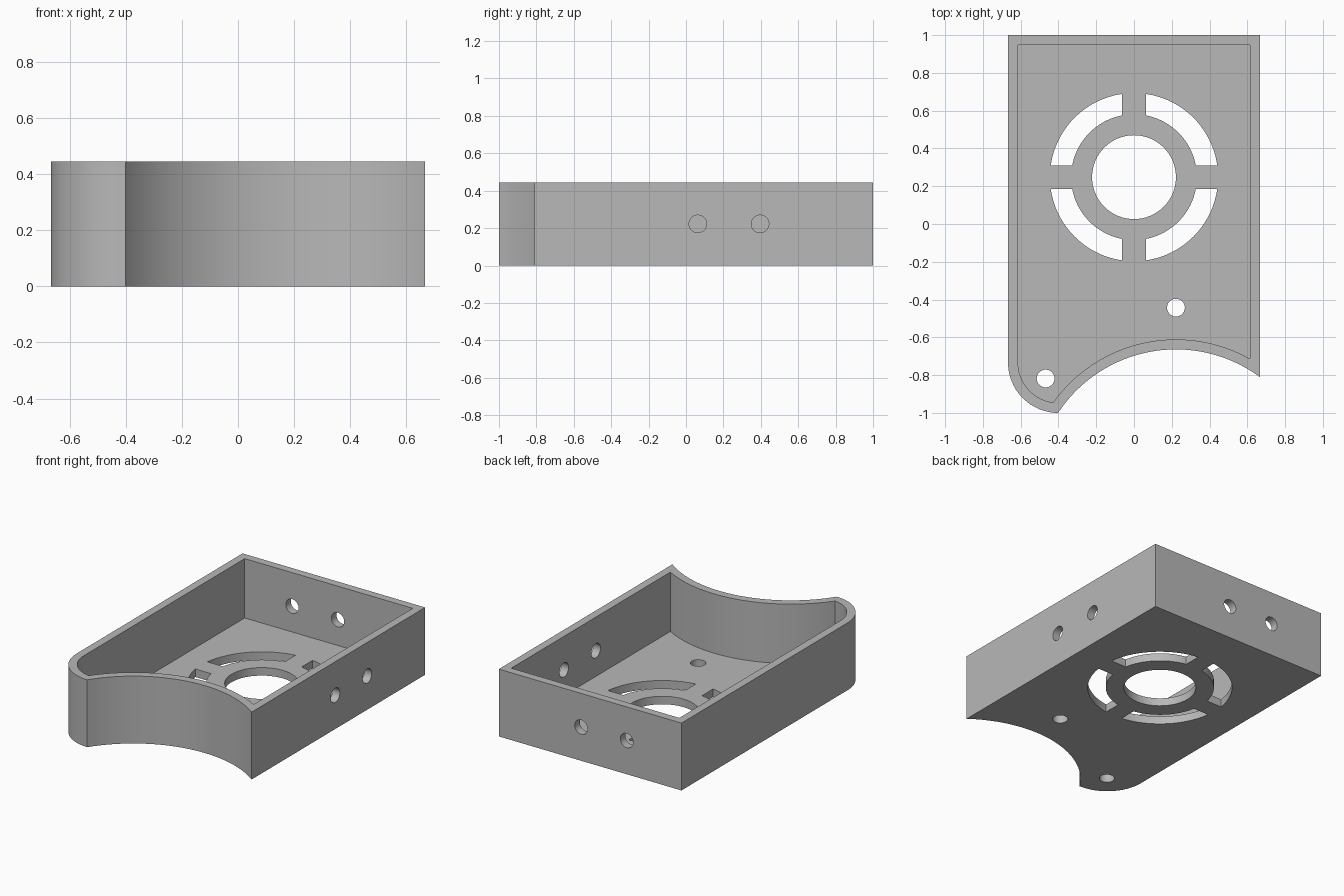
import bpy, bmesh, math
from mathutils import Vector, Matrix

if "Cube" in bpy.data.objects:
    bpy.data.objects.remove(bpy.data.objects["Cube"], do_unlink=True)

HEIGHT, WALL = 0.445, 0.053
HALF = 0.667
HOLE_R = 0.047
BITE = Vector((0.222, -1.411))     # centre of the concave front
BITE_R = 0.747
CORNER = Vector((-0.40, -0.733))   # centre of the rounded front corner
CORNER_R = 0.267
FAN = Vector((0, 0.248))           # centre of the vent

grey = bpy.data.materials.new("plain grey")
grey.use_nodes = True
grey.diffuse_color = (0.48, 0.48, 0.48, 1)
grey.node_tree.nodes["Principled BSDF"].inputs["Base Color"].default_value = grey.diffuse_color


def arc(centre, radius, start, end, steps=32):
    return [centre + radius * Vector((math.cos(a), math.sin(a)))
            for a in (start + (end - start) * i / steps for i in range(steps + 1))]


def prism(name, points, low, high, matrix=Matrix()):
    """Extrude a flat outline between two heights."""
    bm = bmesh.new()
    face = bm.faces.new([bm.verts.new((p.x, p.y, low)) for p in points])
    top = bmesh.ops.extrude_face_region(bm, geom=[face])["geom"]
    bmesh.ops.translate(bm, vec=(0, 0, high - low),
                        verts=[v for v in top if isinstance(v, bmesh.types.BMVert)])
    bmesh.ops.transform(bm, matrix=matrix, verts=bm.verts)
    bmesh.ops.recalc_face_normals(bm, faces=bm.faces)
    mesh = bpy.data.meshes.new(name)
    bm.to_mesh(mesh)
    bm.free()
    mesh.materials.append(grey)
    obj = bpy.data.objects.new(name, mesh)
    bpy.context.collection.objects.link(obj)
    return obj


def outline(inset):
    """Tray outline: square back, one rounded front corner, concave front."""
    side, back = HALF - inset, 1 - inset
    r_bite, r_corner = BITE_R + inset, CORNER_R - inset
    # Sharp tip where the rounded corner meets the concave front
    gap = CORNER - BITE
    d = gap.length
    along = (r_bite ** 2 - r_corner ** 2 + d * d) / (2 * d)
    across = math.sqrt(max(r_bite ** 2 - along ** 2, 0))
    unit = gap.normalized()
    tip = BITE + unit * along + Vector((-unit.y, unit.x)) * across
    tip_corner = math.atan2(tip.y - CORNER.y, tip.x - CORNER.x) % math.tau
    tip_bite = math.atan2(tip.y - BITE.y, tip.x - BITE.x)
    right_end = math.acos((side - BITE.x) / r_bite)
    return ([Vector((side, back)), Vector((-side, back))]
            + arc(CORNER, r_corner, math.pi, tip_corner, 24)
            + arc(BITE, r_bite, tip_bite, right_end, 48)[1:])


def circle(centre, radius, steps=48):
    return arc(centre, radius, 0, math.tau, steps)[:-1]


# Tray body and the cutters for its cavity and openings
tray = prism("tray", outline(0), 0, HEIGHT)
cutters = [prism("cavity_cutter", outline(WALL), WALL, HEIGHT + 0.1)]

# Vent: round centre with four curved slots between spokes
cutters.append(prism("vent_cutter", circle(FAN, 0.222, 64), -0.1, 0.2))
for k in range(4):
    turn = k * math.pi / 2
    outer, inner = (math.asin(0.0625 / r) for r in (0.445, 0.333))
    quarter = math.pi / 2
    slot = (arc(FAN, 0.445, turn + outer, turn + quarter - outer, 24)
            + arc(FAN, 0.333, turn + quarter - inner, turn + inner, 24))
    cutters.append(prism("slot_cutter", slot, -0.1, 0.2))

# Screw holes in the floor
for spot in ((0.222, -0.443), (-0.468, -0.818)):
    cutters.append(prism("floor_hole_cutter", circle(Vector(spot), HOLE_R), -0.1, 0.2))

# Paired holes in the right-hand and back walls
for y in (0.063, 0.396):
    place = Matrix.Translation((HALF, y, HEIGHT / 2)) @ Matrix.Rotation(math.pi / 2, 4, "Y")
    cutters.append(prism("side_hole_cutter", circle(Vector((0, 0)), HOLE_R), -0.15, 0.15, place))
for x in (0.066, -0.267):
    place = Matrix.Translation((x, 1, HEIGHT / 2)) @ Matrix.Rotation(math.pi / 2, 4, "X")
    cutters.append(prism("back_hole_cutter", circle(Vector((0, 0)), HOLE_R), -0.15, 0.15, place))

for cutter in cutters:
    cutter.hide_render = True
    cut = tray.modifiers.new(cutter.name, "BOOLEAN")
    cut.operation = "DIFFERENCE"
    cut.solver = "EXACT"
    cut.object = cutter

# Bake the cuts, then drop the cutters
bpy.context.view_layer.update()
finished = bpy.data.meshes.new_from_object(
    tray.evaluated_get(bpy.context.evaluated_depsgraph_get()))
tray.modifiers.clear()
tray.data = finished
for cutter in cutters:
    bpy.data.objects.remove(cutter, do_unlink=True)

for obj in bpy.context.selected_objects:
    obj.select_set(False)
tray.select_set(True)
bpy.context.view_layer.objects.active = tray
bpy.ops.object.shade_smooth_by_angle(angle=math.radians(30))
